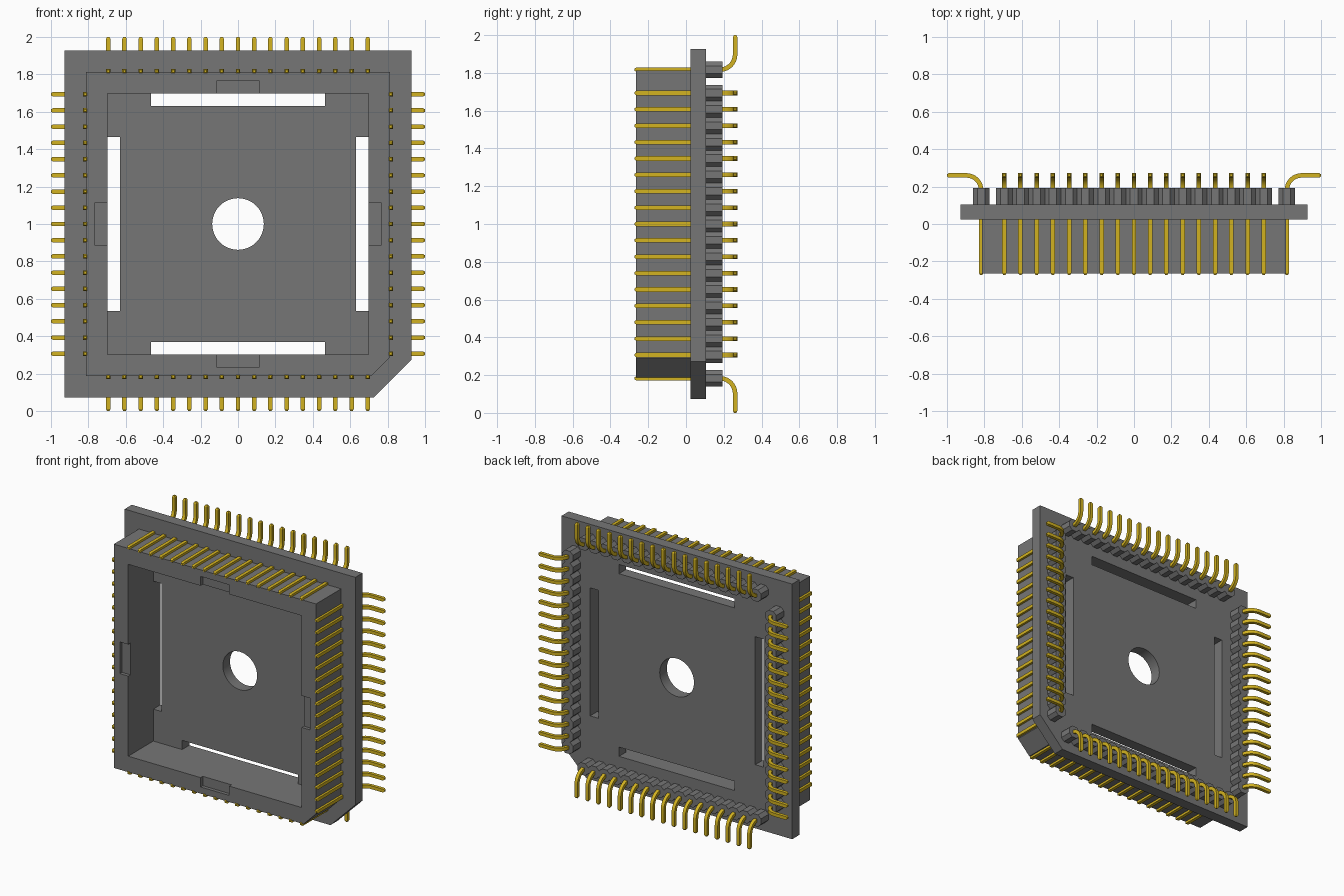
import bpy, bmesh, math
from mathutils import Matrix

if "Cube" in bpy.data.objects:
    bpy.data.objects.remove(bpy.data.objects["Cube"])

COUNT, PITCH, ROW = 17, 0.0867, 0.817   # pins per side, spacing, distance of row from centre
FRONT, FLANGE, BACK, COMB_TOP = -0.265, 0.023, 0.105, 0.193


def material(name, colour, rough):
    m = bpy.data.materials.new(name)
    m.use_nodes = True
    m.diffuse_color = (*colour, 1)
    bsdf = m.node_tree.nodes["Principled BSDF"]
    bsdf.inputs["Base Color"].default_value = (*colour, 1)
    bsdf.inputs["Roughness"].default_value = rough
    return m


grey = material("grey plastic", (0.18, 0.18, 0.18), 0.6)
gold = material("gold metal", (0.65, 0.45, 0.015), 0.4)
parts = []


def add(name, mesh, turn=0):
    ob = bpy.data.objects.new(name, mesh)
    ob.matrix_world = Matrix.Translation((0, 0, 1)) @ Matrix.Rotation(turn, 4, 'Y')
    bpy.context.collection.objects.link(ob)
    parts.append(ob)
    return ob


def plate(name, loops, y0, y1, mat):
    """Extrude an outline with holes from y0 to y1; outlines are (x, z) about the centre."""
    cu = bpy.data.curves.new(name, 'CURVE')
    cu.dimensions, cu.fill_mode, cu.extrude = '2D', 'BOTH', (y1 - y0) / 2
    for loop in loops:
        sp = cu.splines.new('POLY')
        sp.points.add(len(loop) - 1)
        for p, (x, z) in zip(sp.points, loop):
            p.co = (x, z, 0, 1)
        sp.use_cyclic_u = True
    tmp = bpy.data.objects.new(name, cu)
    bpy.context.collection.objects.link(tmp)
    bpy.context.view_layer.update()
    mesh = bpy.data.meshes.new_from_object(tmp.evaluated_get(bpy.context.evaluated_depsgraph_get()))
    bpy.data.objects.remove(tmp)
    mesh.name = name
    mesh.transform(Matrix.Translation((0, (y0 + y1) / 2, 0)) @ Matrix.Rotation(math.pi / 2, 4, 'X'))
    bm = bmesh.new()
    bm.from_mesh(mesh)
    bmesh.ops.remove_doubles(bm, verts=bm.verts, dist=1e-5)
    bmesh.ops.recalc_face_normals(bm, faces=bm.faces)
    bm.to_mesh(mesh)
    bm.free()
    mesh.materials.clear()
    mesh.materials.append(mat)
    return mesh


def rect(x0, x1, z0, z1):
    return [(x0, z0), (x1, z0), (x1, z1), (x0, z1)]


def cut_square(h, c):
    """Square outline with the lower +x corner cut off."""
    return [(-h, -h), (h - c, -h), (h, -h + c), (h, h), (-h, h)]


# Flange plate with centre hole and four slots
hole = [(0.138 * math.cos(i * math.tau / 48), 0.138 * math.sin(i * math.tau / 48)) for i in range(48)]
A, B, L = 0.63, 0.697, 0.465
slots = [rect(-L, L, A, B), rect(-L, L, -B, -A), rect(A, B, -L, L), rect(-B, -A, -L, L)]
add("flange", plate("flange", [cut_square(0.927, 0.2), hole] + slots, FLANGE, BACK, grey))

# Socket wall: plain frame, then a front rim with four shallow notches
STEP = FRONT + 0.025
add("wall", plate("wall", [cut_square(0.813, 0.1), rect(-B, B, -B, B)], STEP, FLANGE, grey))
N, D = 0.115, 0.765
notched = []
for k in range(4):
    c, s = round(math.cos(k * math.pi / 2)), round(math.sin(k * math.pi / 2))
    for x, z in [(-B, -B), (-N, -B), (-N, -D), (N, -D), (N, -B)]:
        notched.append((c * x - s * z, s * x + c * z))
add("front_rim", plate("front_rim", [cut_square(0.813, 0.1), notched], FRONT, STEP, grey))

# Scalloped comb made of joined eight-sided blocks
H, C = PITCH / 2, 0.023
side = []
for i in range(COUNT):
    x = (i - (COUNT - 1) / 2) * PITCH
    side += [(x - H, H - C), (x - H + C, H), (x + H - C, H)]
end = COUNT * H
side.append((end, H - C))
outline = side + [(x, -z) for x, z in reversed(side)]
comb = plate("comb", [[(x, z + ROW) for x, z in outline]], BACK, COMB_TOP, grey)

# Row of bent square pins, each swept along a path of (y, height, angle, half width)
W, R, Y0, TIP = 0.012, 0.08, 0.18, 0.01
path = [(-0.272, ROW, 0, W * 0.5), (-0.272 + TIP, ROW, 0, W)]
for i in range(9):
    a = i * math.pi / 16
    path.append((Y0 + R * math.sin(a), ROW + R * (1 - math.cos(a)), a, W))
path += [(Y0 + R, 1 - TIP, math.pi / 2, W), (Y0 + R, 1, math.pi / 2, W * 0.5)]
bm = bmesh.new()
for i in range(COUNT):
    x = (i - (COUNT - 1) / 2) * PITCH
    prev = None
    for j, (y, z, a, w) in enumerate(path):
        ny, nz = -math.sin(a), math.cos(a)
        ring = [bm.verts.new((x + sx * w, y + sn * w * ny, z + sn * w * nz))
                for sx, sn in ((-1, -1), (1, -1), (1, 1), (-1, 1))]
        if prev:
            for q in range(4):
                bm.faces.new((prev[q], prev[(q + 1) % 4], ring[(q + 1) % 4], ring[q]))
        if j in (0, len(path) - 1):
            bm.faces.new(ring)
        prev = ring
bmesh.ops.recalc_face_normals(bm, faces=bm.faces)
pins = bpy.data.meshes.new("pin_row")
bm.to_mesh(pins)
bm.free()
pins.materials.append(gold)

# One comb and one pin row on each side
for k, where in enumerate(("top", "left", "bottom", "right")):
    add(where + "_comb", comb, k * math.pi / 2)
    add(where + "_pin_row", pins, k * math.pi / 2)

# Smooth the round hole and pin bends, keep other edges sharp
bpy.ops.object.select_all(action='DESELECT')
for ob in parts:
    ob.select_set(True)
bpy.context.view_layer.objects.active = parts[0]
bpy.ops.object.shade_smooth_by_angle(angle=math.radians(25))
